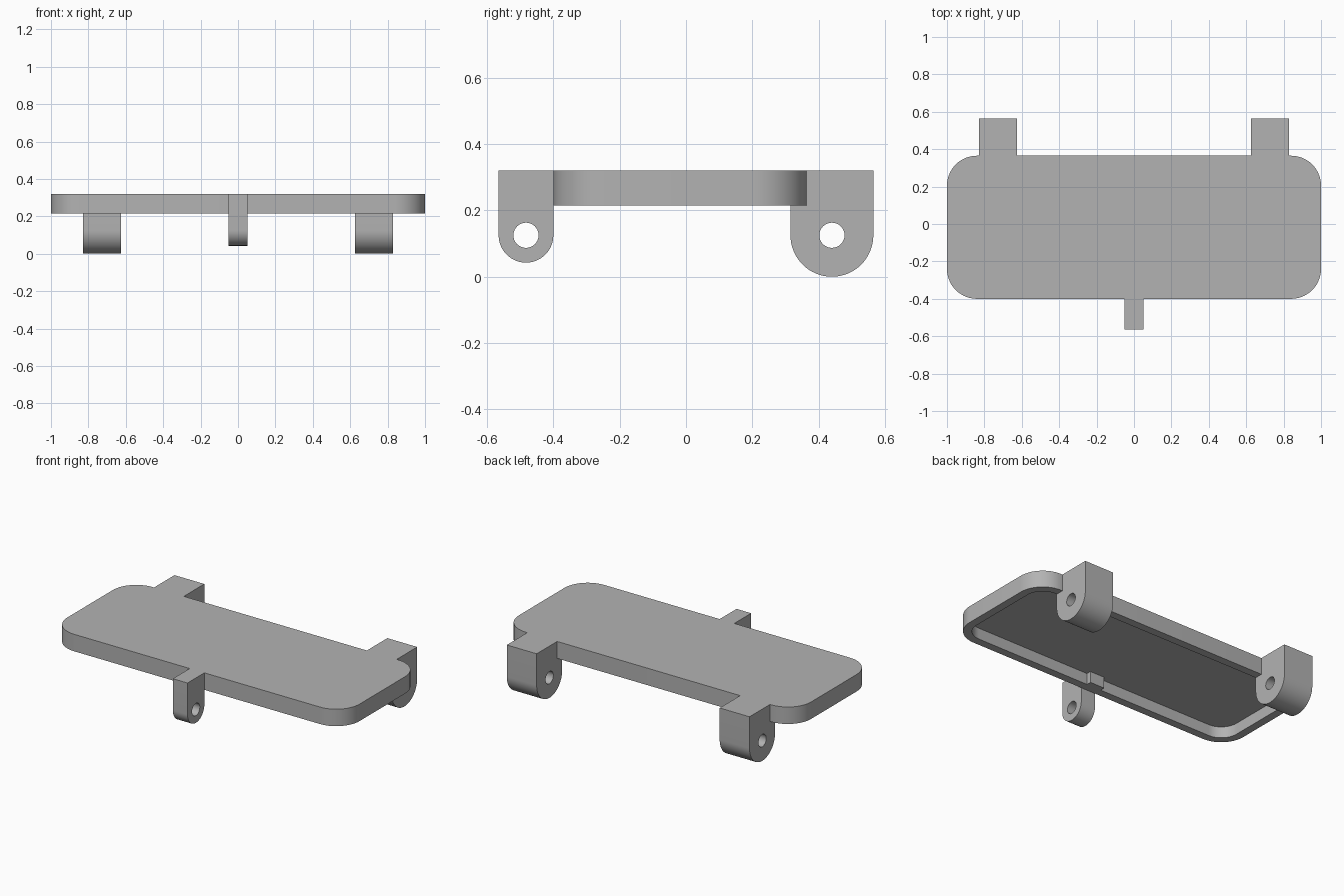
import bpy
import bmesh
from math import sin, cos, pi

cube = bpy.data.objects.get("Cube")
if cube:
    bpy.data.objects.remove(cube)

grey = bpy.data.materials.new("plain grey")
grey.use_nodes = True
colour = (0.45, 0.45, 0.45, 1)
grey.diffuse_color = colour
grey.node_tree.nodes["Principled BSDF"].inputs["Base Color"].default_value = colour

FRONT, BACK = -0.40, 0.365      # plate edges
BOTTOM, TOP = 0.215, 0.32       # plate heights
RIM, ROOF = 0.05, 0.035         # wall and roof thickness
PIN_Z, PIN_R = 0.125, 0.038     # pivot holes


def finish(bm, name):
    bmesh.ops.recalc_face_normals(bm, faces=bm.faces[:])
    mesh = bpy.data.meshes.new(name)
    bm.to_mesh(mesh)
    bm.free()
    mesh.materials.append(grey)
    obj = bpy.data.objects.new(name, mesh)
    bpy.context.collection.objects.link(obj)
    bpy.ops.object.select_all(action="DESELECT")
    obj.select_set(True)
    bpy.context.view_layer.objects.active = obj
    bpy.ops.object.shade_smooth_by_angle(angle=pi / 6)
    return obj


def arc(cx, cy, r, start, end, steps):
    return [(cx + r * cos(start + (end - start) * i / steps),
             cy + r * sin(start + (end - start) * i / steps))
            for i in range(steps + 1)]


def rounded_outline(inset):
    # plate outline, shrunk evenly by inset
    r = 0.16
    x, y0, y1 = 1 - r, FRONT + r, BACK - r
    pts = []
    for i, (cx, cy) in enumerate([(x, y1), (-x, y1), (-x, y0), (x, y0)]):
        pts += arc(cx, cy, r - inset, i * pi / 2, (i + 1) * pi / 2, 14)
    return pts


def make_plate():
    bm = bmesh.new()
    rings = [[bm.verts.new((x, y, z)) for x, y in rounded_outline(inset)]
             for inset, z in [(0, TOP), (0, BOTTOM), (RIM, BOTTOM), (RIM, TOP - ROOF)]]
    for a, b in zip(rings, rings[1:]):
        for i in range(len(a)):
            j = (i + 1) % len(a)
            bm.faces.new((a[i], a[j], b[j], b[i]))
    bm.faces.new(rings[0])
    bm.faces.new(rings[-1])
    return finish(bm, "plate")


def make_lug(name, x, width, profile, pin_y):
    # side profile with a round hole, extruded across x
    bm = bmesh.new()
    hole = arc(pin_y, PIN_Z, PIN_R, 0, 2 * pi, 32)[:-1]
    edges = []
    for loop in (profile, hole):
        vs = [bm.verts.new((x - width / 2, y, z)) for y, z in loop]
        edges += [bm.edges.new((vs[i - 1], vs[i])) for i in range(len(vs))]
    bmesh.ops.triangle_fill(bm, edges=edges, use_beauty=True)
    out = bmesh.ops.extrude_face_region(bm, geom=bm.faces[:], use_keep_orig=True)
    moved = [g for g in out["geom"] if isinstance(g, bmesh.types.BMVert)]
    bmesh.ops.translate(bm, verts=moved, vec=(width, 0, 0))
    return finish(bm, name)


make_plate()

# Rear hinge lugs, stepped to hook under the plate edge
rear_y, rear_r = 0.44, 0.125
rear = arc(rear_y, PIN_Z, rear_r, pi, 2 * pi, 32)
rear += [(rear_y + rear_r, TOP), (BACK, TOP), (BACK, BOTTOM), (rear_y - rear_r, BOTTOM)]
for side, sign in (("left", 1), ("right", -1)):
    make_lug("rear_lug_" + side, sign * 0.728, 0.204, rear, rear_y)

# Front latch tab
tab_r = 0.0825
tab_y = FRONT - tab_r
tab = arc(tab_y, PIN_Z, tab_r, pi, 2 * pi, 28)
tab += [(FRONT, TOP), (tab_y - tab_r, TOP)]
make_lug("front_tab", 0, 0.10, tab, tab_y)

# Small block behind the tab, inside the hollow underside
bm = bmesh.new()
bmesh.ops.create_cube(bm, size=1)
bmesh.ops.scale(bm, vec=(0.10, 0.03, TOP - ROOF - BOTTOM), verts=bm.verts[:])
bmesh.ops.translate(bm, vec=(0, FRONT + RIM + 0.015, (TOP - ROOF + BOTTOM) / 2), verts=bm.verts[:])
finish(bm, "tab_backing_block")
